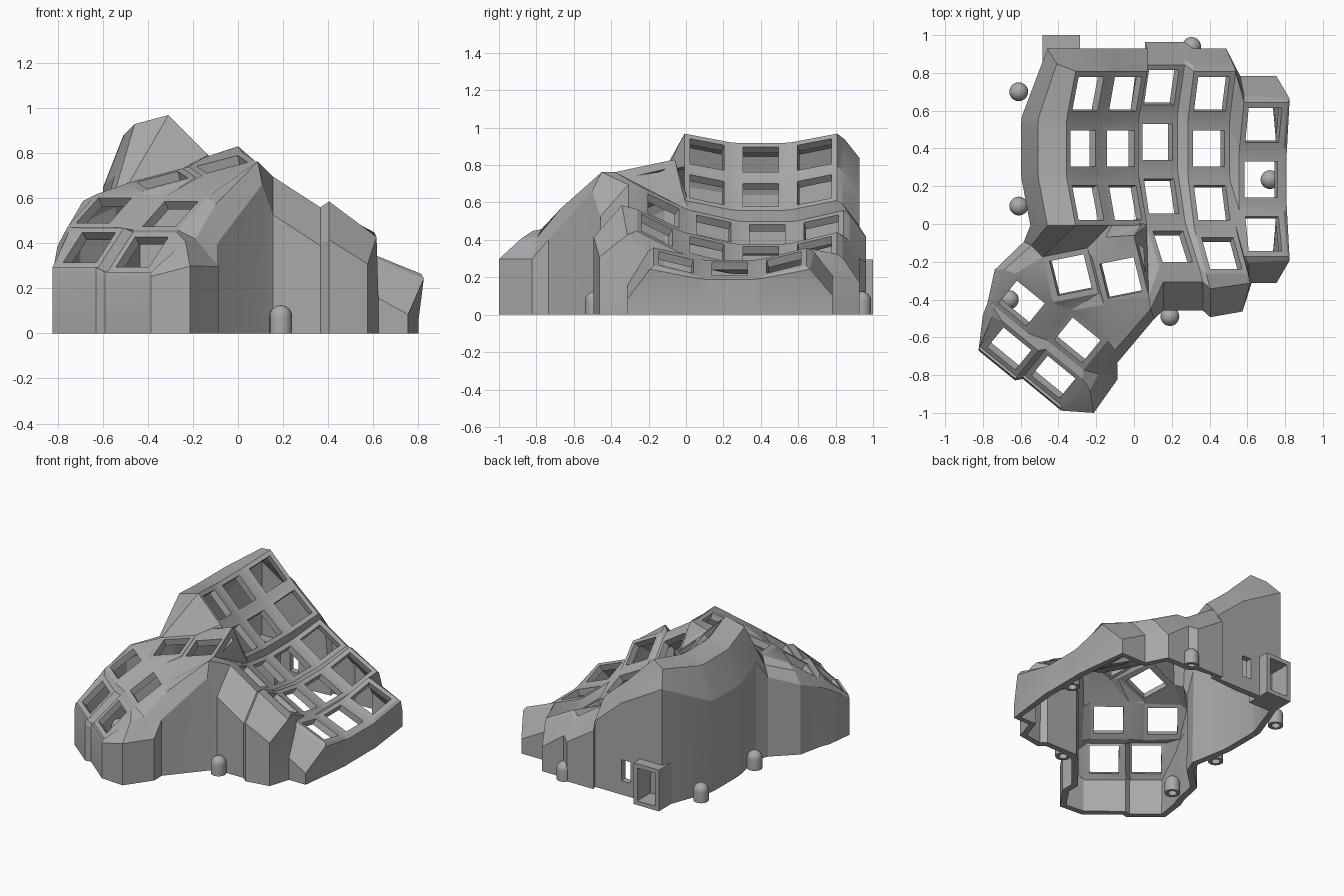
import bpy, bmesh, math
from mathutils import Vector, Matrix

if "Cube" in bpy.data.objects:
    bpy.data.objects.remove(bpy.data.objects["Cube"])

HOLE, FRAME, SHELL = 0.095, 0.125, 0.045

grey = bpy.data.materials.new("matte_grey")
grey.use_nodes = True
grey.diffuse_color = (0.4, 0.4, 0.4, 1)
grey.node_tree.nodes["Principled BSDF"].inputs["Base Color"].default_value = (0.4, 0.4, 0.4, 1)


def make_object(name, bm, smooth=None):
    mesh = bpy.data.meshes.new(name)
    bm.to_mesh(mesh)
    bm.free()
    mesh.materials.append(grey)
    ob = bpy.data.objects.new(name, mesh)
    bpy.context.collection.objects.link(ob)
    bpy.ops.object.select_all(action="DESELECT")
    ob.select_set(True)
    bpy.context.view_layer.objects.active = ob
    if smooth:
        bpy.ops.object.shade_smooth_by_angle(angle=math.radians(smooth))
    return ob


def make_box(name, low, high):
    low, high = Vector(low), Vector(high)
    bm = bmesh.new()
    bmesh.ops.create_cube(bm, size=1, matrix=Matrix.Translation((low + high) / 2)
                          @ Matrix.Diagonal((*(high - low), 1)))
    return make_object(name, bm)


def cut(ob, low, high):
    cutter = make_box("cutter", low, high)
    cutter.hide_render = True
    bpy.context.view_layer.objects.active = ob
    mod = ob.modifiers.new("cut", "BOOLEAN")
    mod.operation, mod.solver, mod.object = "DIFFERENCE", "EXACT", cutter
    mod.use_self = True
    bpy.ops.object.modifier_apply(modifier=mod.name)
    bpy.data.objects.remove(cutter)


shell = bmesh.new()
corner = {}     # corner vertices of each key frame, named like "c0r2.1" or "A.3"


def face(*names):
    shell.faces.new([corner[n] for n in names])


def add_key(name, centre, u, v):
    """Square key frame with a square hole; corners run round from lower left."""
    centre, u, v = Vector(centre), Vector(u).normalized(), Vector(v)
    v = (v - u * v.dot(u)).normalized()
    rings = []
    for half in (FRAME, HOLE):
        rings.append([shell.verts.new(centre + half * (u * i + v * j))
                      for i, j in ((-1, -1), (1, -1), (1, 1), (-1, 1))])
    outer, inner = rings
    for k in range(4):
        n = (k + 1) % 4
        shell.faces.new((outer[k], outer[n], inner[n], inner[k]))
        corner[f"{name}.{k}"] = outer[k]


# Finger columns: middle key centre, sideways tilt, number of rows
columns = [((-.27, .4, .83), 45, 3), ((-.07, .4, .64), 41, 3), ((.125, .435, .43), 33, 4),
           ((.395, .4, .32), 28, 4), ((.672, .235, .245), 22, 3)]
RADIUS, STEP = 1.11, math.radians(15)
for c, (centre, tilt, rows) in enumerate(columns):
    turn = Matrix.Rotation(math.radians(tilt), 3, "Y")
    for r in range(rows):
        a = (1 - r) * STEP
        offset = Vector((0, RADIUS * math.sin(a), RADIUS * (1 - math.cos(a))))
        add_key(f"c{c}r{r}", Vector(centre) + turn @ offset,
                turn @ Vector((1, 0, 0)), turn @ Vector((0, math.cos(a), math.sin(a))))

# Thumb cluster keys
upper = ((.185, .037, .049), (-.045, .185, .03))
middle = ((.775, -.632, 0), (.53, .62, .58))
lower = ((.775, -.632, 0), (.45, .55, .7))
for name, centre, axes in (("A", (-.335, -.27, .68), upper), ("B", (-.07, -.285, .75), upper),
                           ("C", (-.595, -.42, .545), middle), ("D", (-.3, -.615, .53), middle),
                           ("E", (-.66, -.66, .38), lower), ("F", (-.426, -.81, .36), lower)):
    add_key(name, centre, *axes)
corner["P"] = shell.verts.new((-.15, -.07, .78))
corner["Q"] = shell.verts.new((0, -.06, .83))

# Webbing between finger keys
for c, (_, _, rows) in enumerate(columns):
    for r in range(rows):
        me, below = f"c{c}r{r}", f"c{c}r{r + 1}"
        right, diagonal = f"c{c + 1}r{r}", f"c{c + 1}r{r + 1}"
        has_below, has_right = below + ".0" in corner, right + ".0" in corner
        if has_below:
            face(me + ".0", below + ".3", below + ".2", me + ".1")
        if has_right:
            face(me + ".1", right + ".0", right + ".3", me + ".2")
        if has_below and has_right and diagonal + ".0" in corner:
            face(me + ".1", below + ".2", diagonal + ".3", right + ".0")

# Webbing of the last column, the thumb cluster and the join between them
webs = [
    "c3r2.1 c3r3.2 c4r2.0 | c3r3.2 c3r3.1 c4r2.0",
    "A.1 B.0 B.3 A.2 | C.2 A.0 A.3 C.3 | C.2 D.3 A.0 | D.3 A.1 A.0 | D.3 B.0 A.1",
    "D.3 D.2 B.0 | D.2 B.1 B.0 | C.1 D.0 D.3 C.2 | E.1 F.0 F.3 E.2",
    "E.3 E.2 C.1 C.0 | F.3 F.2 D.1 D.0 | E.2 F.3 D.0 C.1",
    "A.2 B.3 P | B.3 B.2 Q P | B.2 B.1 Q",
    "c0r2.0 A.3 A.2 c0r2.1 | c0r2.1 A.2 P c1r2.0 | c1r2.0 P Q c1r2.1",
    "c1r2.1 Q c2r2.0 | c2r2.0 Q c2r3.3 | c2r3.3 Q B.1 | c2r3.3 B.1 c2r3.0"]
for group in webs:
    for web in group.split("|"):
        face(*web.split())

# Outer walls: rim corners in order, with their shoulder and foot offsets
walls = [
    ("c0r0.3", (-.1, .04, -.03), (-.15, .12, -.13)),
    ("c0r0.0 c0r1.3 c0r1.0 c0r2.3 c0r2.0", (-.15, 0, -.04), (-.24, 0, -.27)),
    ("A.3", (-.06, .06, -.03), (-.1, .08, -.1)),
    ("C.3", (-.06, .02, -.03), (-.11, .02, -.12)),
    ("C.0", (-.01, 0, -.02), (-.02, 0, -.05)),
    ("E.3", (-.05, .02, -.02), (-.1, .03, -.08)),
    ("E.0 E.1 F.0", (-.01, -.01, 0), (-.01, -.02, -.03)),
    ("F.1", (0, -.02, 0), (0, -.03, -.02)),
    ("F.2", (.04, -.06, -.04), (.06, -.18, -.15)),
    ("D.1", (.08, -.02, -.04), (.18, -.05, -.16)),
    ("D.2", (.04, -.05, -.03), (.05, -.12, -.2)),
    ("B.1", (.01, -.07, 0), (.03, -.12, -.1)),
    ("c2r3.0 c2r3.1 c3r3.0", (.02, -.08, .02), (.02, -.23, -.15)),
    ("c3r3.1", (.01, -.05, -.02), (-.03, -.2, -.14)),
    ("c4r2.0", (.02, -.03, -.02), (.04, -.14, -.2)),
    ("c4r2.1", (.01, -.02, -.02), (-.06, -.14, -.18)),
    ("c4r2.2 c4r1.1 c4r1.2 c4r0.1", (.02, 0, -.01), (.01, 0, -.15)),
    ("c4r0.2", (.01, .02, -.02), (-.06, .14, -.16)),
    ("c4r0.3", (0, .04, -.02), (-.02, .14, -.15)),
    ("c3r0.2", (-.01, .03, -.02), (-.05, .12, -.15)),
    ("c3r0.3 c2r0.2 c2r0.3 c1r0.2 c1r0.3 c0r0.2", (0, .03, -.02), (0, .12, -.14))]
strips = []
for names, shoulder, foot in walls:
    for n in names.split():
        top = corner[n]
        bend = top.co + Vector(foot)
        strips.append([top, shell.verts.new(top.co + Vector(shoulder)), shell.verts.new(bend),
                       shell.verts.new((bend.x, bend.y, 0))])
for a, b in zip(strips, strips[1:] + strips[:1]):
    for k in range(3):
        shell.faces.new((a[k], a[k + 1], b[k + 1], b[k]))

bmesh.ops.recalc_face_normals(shell, faces=shell.faces)
shell.faces.ensure_lookup_table()
if shell.faces[0].normal.z < 0:
    bmesh.ops.reverse_faces(shell, faces=shell.faces)
case = make_object("case_shell", shell)
solid = case.modifiers.new("thickness", "SOLIDIFY")
solid.thickness, solid.offset = SHELL, -1
bpy.ops.object.modifier_apply(modifier=solid.name)

# Cable openings in the back wall
cut(case, (-.455, .8, .03), (-.315, 1.1, .265))
cut(case, (-.21, .8, .1), (-.14, 1.1, .25))
case.select_set(True)
bpy.ops.object.shade_smooth_by_angle(angle=math.radians(18))

# Socket holder: open box through the back wall
holder = make_box("socket_holder", (-.485, .82, 0), (-.285, 1, .295))
cut(holder, (-.455, .85, .03), (-.315, 1.1, .265))

# Screw posts: domed tubes around the foot of the wall
dome = [(.05 * math.cos(t), .075 + .05 * math.sin(t))
        for t in (k * math.pi / 12 for k in range(7))]
profile = [(0, .06), (.028, .06), (.028, 0), (.05, 0)] + dome
for i, (x, y) in enumerate([(-.61, .7), (-.61, .095), (.305, .94), (.72, .235),
                            (.19, -.49), (-.66, -.4)]):
    bm = bmesh.new()
    verts = [bm.verts.new((x + r, y, z)) for r, z in profile]
    edges = [bm.edges.new(pair) for pair in zip(verts, verts[1:])]
    bmesh.ops.spin(bm, geom=verts + edges, cent=(x, y, 0), axis=(0, 0, 1),
                   angle=math.tau, steps=20)
    bmesh.ops.remove_doubles(bm, verts=bm.verts, dist=.0005)
    bmesh.ops.recalc_face_normals(bm, faces=bm.faces)
    make_object(f"screw_post_{i + 1}", bm, smooth=35)
